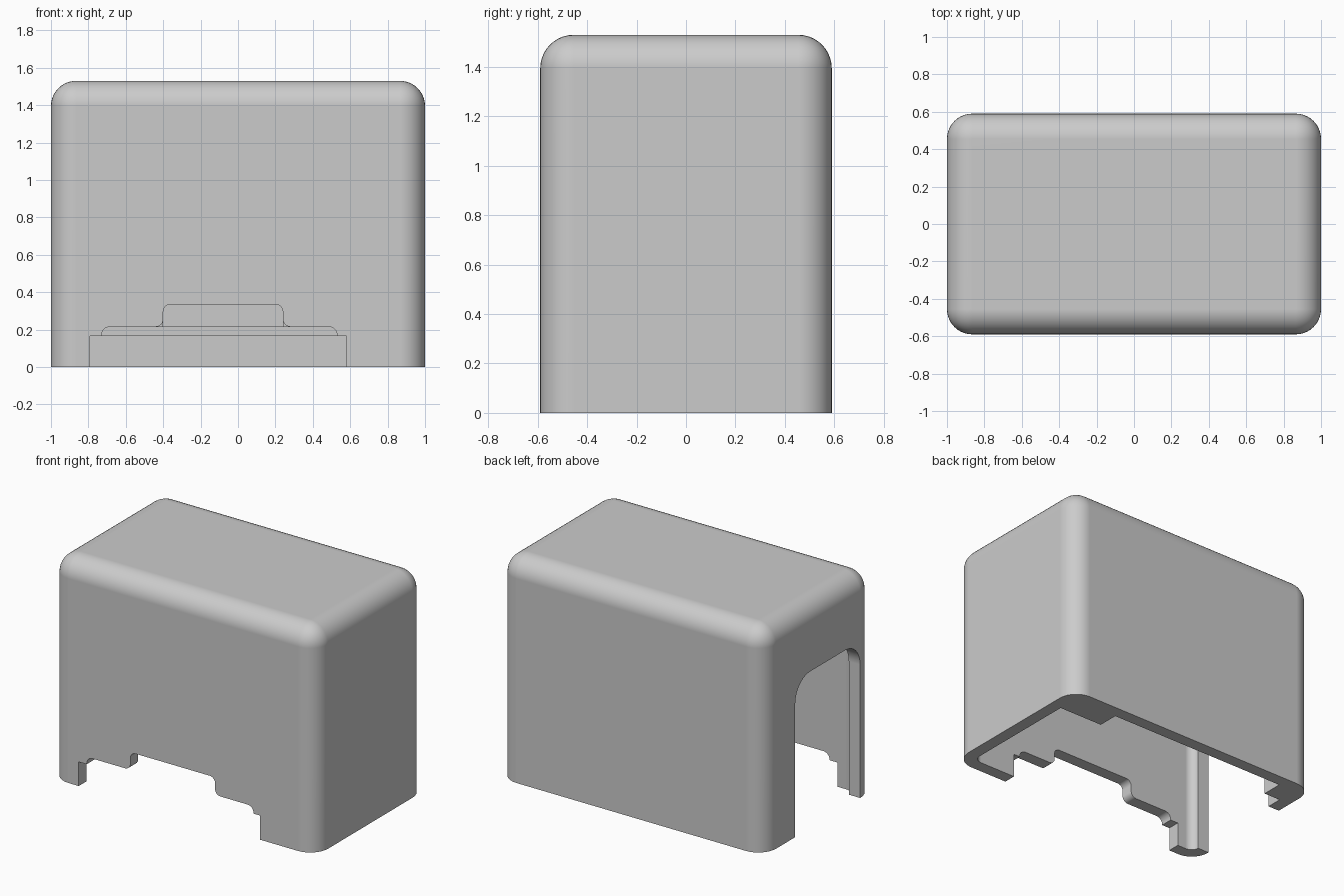
import bpy, bmesh, math
from mathutils import Vector

if "Cube" in bpy.data.objects:
    bpy.data.objects.remove(bpy.data.objects["Cube"], do_unlink=True)

grey = bpy.data.materials.new("plain grey")
grey.use_nodes = True
colour = (0.6, 0.6, 0.6, 1)
grey.diffuse_color = colour
grey.node_tree.nodes["Principled BSDF"].inputs["Base Color"].default_value = colour


def finish(bm, name):
    bmesh.ops.recalc_face_normals(bm, faces=bm.faces)
    mesh = bpy.data.meshes.new(name)
    bm.to_mesh(mesh)
    bm.free()
    mesh.materials.append(grey)
    obj = bpy.data.objects.new(name, mesh)
    bpy.context.collection.objects.link(obj)
    return obj


def box(name, low, high, radius=0, segments=10):
    """Box between two corners, optionally rounded everywhere but its base."""
    bm = bmesh.new()
    bmesh.ops.create_cube(bm, size=1)
    for v in bm.verts:
        v.co = Vector(h if c > 0 else l for c, l, h in zip(v.co, low, high))
    if radius:
        edges = [e for e in bm.edges if max(v.co.z for v in e.verts) > low[2] + 0.01]
        bmesh.ops.bevel(bm, geom=edges, offset=radius, offset_type='OFFSET',
                        segments=segments, profile=0.5, affect='EDGES')
    return finish(bm, name)


def rounded(points, steps=6):
    """Round the corners of a closed outline of (u, v, radius)."""
    out = []
    for i, (u, v, r) in enumerate(points):
        p = Vector((u, v))
        if not r:
            out.append(p)
            continue
        a = p + (Vector(points[i - 1][:2]) - p).normalized() * r
        b = p + (Vector(points[(i + 1) % len(points)][:2]) - p).normalized() * r
        centre = a + b - p
        for k in range(steps + 1):
            t = k / steps * math.pi / 2
            out.append(centre + (a - centre) * math.cos(t) + (b - centre) * math.sin(t))
    return out


def prism(name, outline, place, start, end):
    """Extrude an outline between two depths; place maps (u, v, depth) to a point."""
    bm = bmesh.new()
    face = bm.faces.new([bm.verts.new(place(p.x, p.y, start)) for p in outline])
    shift = Vector(place(0, 0, end)) - Vector(place(0, 0, start))
    new = bmesh.ops.extrude_face_region(bm, geom=[face])["geom"]
    verts = [g for g in new if isinstance(g, bmesh.types.BMVert)]
    bmesh.ops.translate(bm, vec=shift, verts=verts)
    return finish(bm, name)


def combine(target, tool, operation):
    tool.hide_render = True
    bpy.context.view_layer.objects.active = target
    mod = target.modifiers.new(operation, 'BOOLEAN')
    mod.operation, mod.solver, mod.object = operation, 'EXACT', tool
    bpy.ops.object.modifier_apply(modifier=mod.name)
    bpy.data.objects.remove(tool, do_unlink=True)


# Hollow rounded shell, open below
wall = 0.085
cover = box("cover_shell", (-1, -0.59, 0), (1, 0.59, 1.53), 0.135)
cavity = box("cavity", (-1 + wall, -0.59 + wall, -0.2),
             (1 - wall, 0.59 - wall, 1.53 - wall), 0.06, 6)
combine(cover, cavity, 'DIFFERENCE')

# Thick rail along the inside of the back wall, with stepped recesses
rail = box("back_rail", (-0.95, 0.36, 0), (0.95, 0.55, 0.45))
combine(cover, rail, 'UNION')
for left, right, top, depth in ((-0.79, 0.58, 0.165, 0.505),
                                (-0.73, 0.53, 0.215, 0.47),
                                (-0.40, 0.24, 0.335, 0.43)):
    recess = box("recess", (left, 0.3, -0.1), (right, depth, top))
    combine(cover, recess, 'DIFFERENCE')

# Stepped notch at the foot of the front wall
notch = rounded([(-0.79, -0.1, 0), (-0.79, 0.165, 0), (-0.73, 0.165, 0),
                 (-0.73, 0.215, 0.045), (-0.40, 0.215, 0.04), (-0.40, 0.335, 0.04),
                 (0.24, 0.335, 0.04), (0.24, 0.215, 0.04), (0.53, 0.215, 0.045),
                 (0.53, 0.165, 0), (0.58, 0.165, 0), (0.58, -0.1, 0)])
combine(cover, prism("notch", notch, lambda u, v, d: (u, d, v), -0.8, -0.3), 'DIFFERENCE')

# Tall round-cornered doorway in one end wall
door = rounded([(-0.45, -0.1, 0), (-0.45, 1.07, 0.16), (0.25, 1.07, 0.16), (0.25, -0.1, 0)], 10)
combine(cover, prism("doorway", door, lambda u, v, d: (d, u, v), -1.2, -0.8), 'DIFFERENCE')

# Smooth fillets with clean flat walls
bpy.ops.object.select_all(action='DESELECT')
cover.select_set(True)
bpy.context.view_layer.objects.active = cover
bpy.ops.object.shade_smooth_by_angle(angle=math.radians(30))
weighted = cover.modifiers.new("Clean normals", 'WEIGHTED_NORMAL')
weighted.keep_sharp = True
